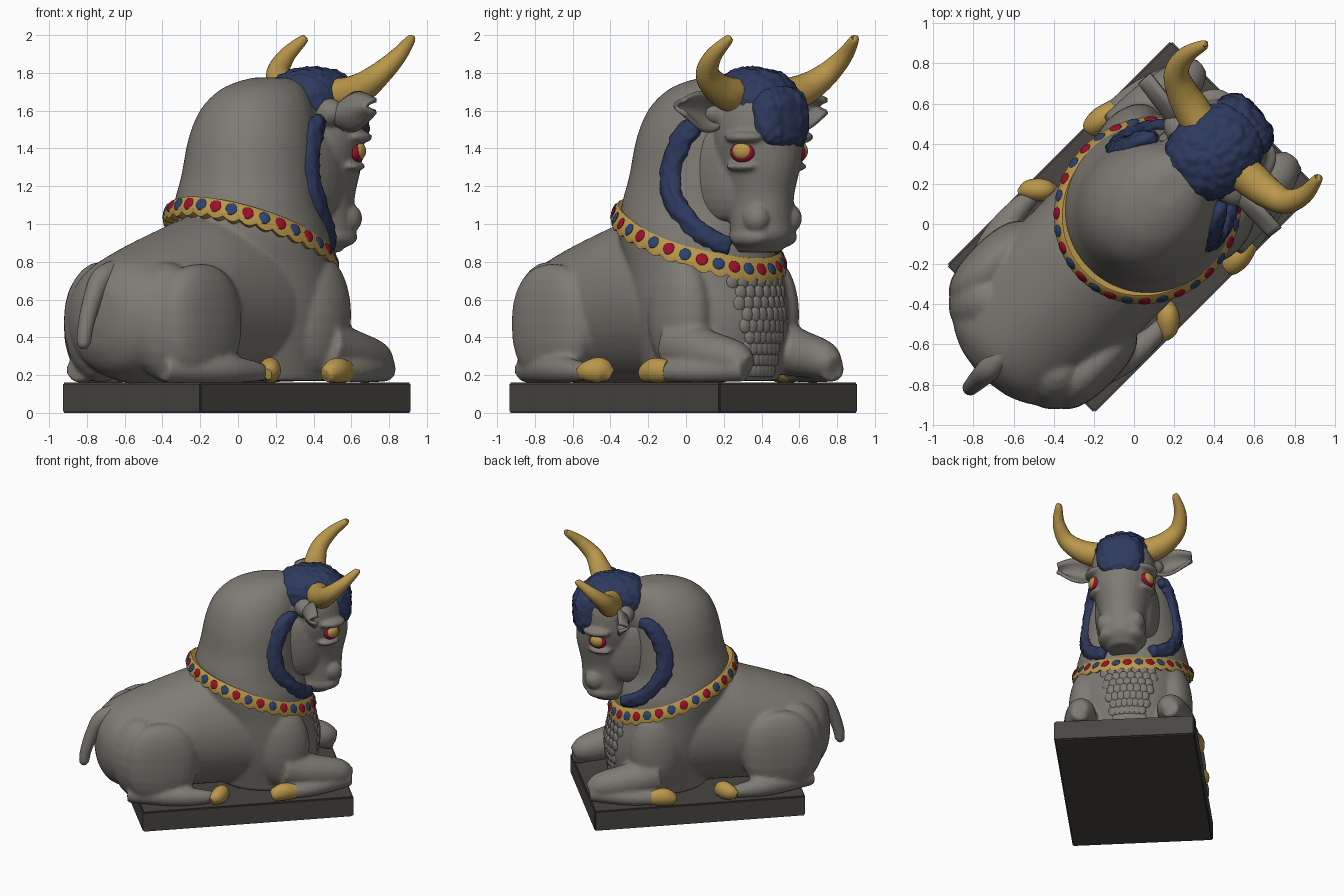
import bpy, bmesh, math
from mathutils import Vector, Matrix, noise

if "Cube" in bpy.data.objects:
    bpy.data.objects.remove(bpy.data.objects["Cube"], do_unlink=True)


def material(name, rgb):
    m = bpy.data.materials.new(name)
    m.use_nodes = True
    m.diffuse_color = (*rgb, 1)
    m.node_tree.nodes["Principled BSDF"].inputs["Base Color"].default_value = (*rgb, 1)
    return m


STONE = material("grey stone", (0.21, 0.195, 0.173))
DARK = material("dark plinth", (0.065, 0.06, 0.053))
GOLD = material("gold", (0.49, 0.31, 0.07))
BLUE = material("blue hair", (0.027, 0.042, 0.112))
GEM_BLUE = material("blue gem", (0.023, 0.055, 0.16))
RED = material("red", (0.32, 0.005, 0.022))

# The animal is built facing local +x, then turned to the plinth diagonal
TURN = Matrix.Rotation(math.radians(45), 4, "Z")
HEAD = (TURN @ Matrix.Translation((0.2, 0, 0)) @ Matrix.Rotation(-0.08, 4, "Z")
        @ Matrix.Translation((-0.2, 0, 0)))
X, Y, Z = Vector((1, 0, 0)), Vector((0, 1, 0)), Vector((0, 0, 1))


def finish(name, bm, mat, frame=TURN, fuse=0, angle=50):
    """Turn a bmesh into a smooth shaded object, optionally fused into one skin."""
    bmesh.ops.recalc_face_normals(bm, faces=bm.faces[:])
    mesh = bpy.data.meshes.new(name)
    bm.to_mesh(mesh)
    bm.free()
    ob = bpy.data.objects.new(name, mesh)
    bpy.context.collection.objects.link(ob)
    mesh.materials.append(mat)
    ob.matrix_world = frame
    bpy.ops.object.select_all(action="DESELECT")
    ob.select_set(True)
    bpy.context.view_layer.objects.active = ob
    bpy.ops.object.shade_smooth_by_angle(angle=math.radians(angle))
    if fuse:
        rm = ob.modifiers.new("fuse", "REMESH")
        rm.mode, rm.voxel_size, rm.use_smooth_shade = "VOXEL", fuse, True
        sm = ob.modifiers.new("soften", "SMOOTH")
        sm.factor, sm.iterations = 0.5, 3
    return ob


def ball(bm, c, r, facing=X, seg=24, box=1):
    """Ellipsoid with its first radius along facing; box below 1 squares it off."""
    m = (Matrix.Translation(c) @ Vector(facing).to_track_quat("X", "Z").to_matrix().to_4x4()
         @ Matrix.Diagonal((*r, 1)))
    for v in bmesh.ops.create_uvsphere(bm, u_segments=seg, v_segments=seg // 2, radius=1)["verts"]:
        v.co = m @ Vector([math.copysign(abs(k) ** box, k) for k in v.co])


def spline(pts, steps=6):
    """Smooth curve through points that also carry radii."""
    rows = [Vector(p) for p in pts]
    rows = [rows[0] * 2 - rows[1]] + rows + [rows[-1] * 2 - rows[-2]]
    out = []
    for a, b, c, d in zip(rows, rows[1:], rows[2:], rows[3:]):
        for i in range(steps):
            t = i / steps
            out.append(b + (c - a) * (t / 2) + (a * 2 - b * 5 + c * 4 - d) * (t * t / 2)
                       + (b * 3 - a - c * 3 + d) * (t ** 3 / 2))
    return out + [rows[-2]]


def tube(bm, pts, ref=Z, axis=None, n=32):
    """Skin rings along (x, y, z, r) or (x, y, z, r, r2); r lies along ref."""
    rows, rings = spline(pts), []
    pos = [Vector(p[:3]) for p in rows]
    for i, p in enumerate(rows):
        t = axis or (pos[min(i + 1, len(pos) - 1)] - pos[max(i - 1, 0)]).normalized()
        a = (ref - t * ref.dot(t)).normalized()
        b = t.cross(a)
        rings.append([bm.verts.new(pos[i] + a * p[3] * math.cos(k * math.tau / n)
                                   + b * p[-1] * math.sin(k * math.tau / n)) for k in range(n)])
    for r, s in zip(rings, rings[1:]):
        for k in range(n):
            bm.faces.new((r[k], r[k - 1], s[k - 1], s[k]))
    bm.faces.new(rings[0])
    bm.faces.new(rings[-1])


def curls(bm, scale, amount):
    """Raise rounded curls over a surface."""
    bm.normal_update()
    for v, nrm in [(v, v.normal.copy()) for v in bm.verts]:
        v.co += nrm * amount * (0.5 - noise.voronoi(v.co * scale)[0][0])


def flip(pts, s):
    return [(p[0], p[1] * s, *p[2:]) for p in pts]


# Plinth
bm = bmesh.new()
bmesh.ops.create_cube(bm, size=1, matrix=Matrix.Translation((-0.015, -0.005, 0.08))
                      @ Matrix.Diagonal((1.58, 1.04, 0.16, 1)))
bmesh.ops.bevel(bm, geom=bm.edges[:], offset=0.008, segments=2, affect="EDGES")
finish("plinth", bm, DARK, angle=30)

# Body: chest and neck, barrel, haunches, shoulders and folded legs
NECK = [(0.2, 0, 0.17, 0.36, 0.34), (0.18, 0, 0.5, 0.42, 0.41), (0.13, 0, 0.78, 0.41, 0.42),
        (0.09, 0, 0.95, 0.42, 0.42), (0.07, 0, 1.1, 0.39, 0.39), (0.09, 0, 1.25, 0.37, 0.36),
        (0.11, 0, 1.45, 0.35, 0.33), (0.14, 0, 1.6, 0.32, 0.28), (0.18, 0, 1.7, 0.26, 0.21),
        (0.22, 0, 1.75, 0.19, 0.14), (0.24, 0, 1.775, 0.1, 0.07)]
bm = bmesh.new()
tube(bm, NECK, ref=X, axis=Z, n=48)
barrel = [(-1.07, 0.45, 0.6, 0.06), (-1.04, 0.32, 0.7, 0.19), (-0.95, 0.21, 0.8, 0.32),
          (-0.75, 0.15, 0.89, 0.38), (-0.5, 0.15, 0.98, 0.4), (-0.3, 0.15, 1.04, 0.4),
          (0, 0.15, 1.05, 0.4), (0.2, 0.15, 0.9, 0.38)]
tube(bm, [(u, 0, (hi + lo) / 2, (hi - lo) / 2, w) for u, lo, hi, w in barrel], axis=X, n=48)
ball(bm, (0.38, -0.01, 1.54), (0.3, 0.2, 0.21))
for s in (-1, 1):
    ball(bm, (-0.64, 0.355 * s, 0.47), (0.275, 0.125, 0.32), box=0.87)
    ball(bm, (-0.78, 0.25 * s, 0.48), (0.21, 0.18, 0.32))
    ball(bm, (0.28, 0.33 * s, 0.52), (0.2, 0.13, 0.32))
    tube(bm, flip([(0.28, 0.34, 0.36, 0.15), (0.5, 0.35, 0.315, 0.125),
                   (0.7, 0.33, 0.28, 0.1), (0.79, 0.325, 0.255, 0.05)], s))
    tube(bm, flip([(0.77, 0.33, 0.235, 0.07), (0.5, 0.44, 0.22, 0.06),
                   (0.3, 0.475, 0.215, 0.05)], s))
    tube(bm, flip([(-0.88, 0.32, 0.23, 0.07), (-0.55, 0.43, 0.23, 0.075),
                   (-0.34, 0.46, 0.22, 0.055), (-0.24, 0.45, 0.21, 0.035)], s))
finish("body", bm, STONE, fuse=0.016)

# Tail
bm = bmesh.new()
tube(bm, [(-0.9, 0, 0.77, 0.05), (-1.02, 0, 0.71, 0.06), (-1.09, 0, 0.6, 0.05),
          (-1.14, 0, 0.46, 0.042), (-1.155, 0, 0.37, 0.036), (-1.155, 0, 0.34, 0.015)],
     ref=Y, n=16)
finish("tail", bm, STONE)

# Plaited dewlap scales on the chest
bm = bmesh.new()
chest = spline(NECK)
for row in range(9):
    z = 0.23 + row * 0.058
    ring = min(chest, key=lambda p: abs(p[2] - z))
    for col in range(-3, 4):
        a = (col + row % 2 * 0.5) * (0.08 + row * 0.008)
        ball(bm, (ring[0] + ring[3] * math.cos(a), ring[4] * math.sin(a), z),
             (0.014, 0.034, 0.042), (math.cos(a), math.sin(a), 0), seg=12)
finish("dewlap_scales", bm, STONE)

# Hooves
for s, side in ((-1, "right"), (1, "left")):
    for part, pts in (("front", [(0.34, 0.47, 0.22, 0.058, 0.052), (0.25, 0.485, 0.225, 0.066, 0.06),
                                 (0.18, 0.49, 0.205, 0.045, 0.045),
                                 (0.165, 0.49, 0.2, 0.02, 0.02)]),
                      ("rear", [(-0.29, 0.515, 0.205, 0.03, 0.02), (-0.25, 0.49, 0.22, 0.055, 0.05),
                                (-0.2, 0.44, 0.225, 0.068, 0.056),
                                (-0.16, 0.4, 0.2, 0.035, 0.03)])):
        bm = bmesh.new()
        tube(bm, flip(pts, s), n=20)
        finish(f"{part}_{side}_hoof", bm, GOLD)

# Head: skull to muzzle, with jaw, brow, ear root and nostril forms
bm = bmesh.new()
tube(bm, [(0.56, 0, 1.79, 0.1, 0.08), (0.57, 0, 1.66, 0.22, 0.21), (0.575, 0, 1.47, 0.235, 0.24),
          (0.565, 0, 1.32, 0.25, 0.215), (0.575, 0, 1.15, 0.205, 0.175),
          (0.6, 0, 1.02, 0.17, 0.17), (0.6, 0, 0.93, 0.165, 0.165),
          (0.58, 0, 0.85, 0.11, 0.11)], ref=X, axis=Z)
for s in (-1, 1):
    ball(bm, (0.43, 0.135 * s, 1.27), (0.2, 0.1, 0.26), (1, 0.12 * -s, 0), box=0.9)
    ball(bm, (0.68, 0.19 * s, 1.46), (0.11, 0.075, 0.035), (1, -0.5 * s, 0))
    ball(bm, (0.66, 0.19 * s, 1.305), (0.09, 0.05, 0.025), (1, -0.5 * s, 0))
    ball(bm, (0.685, 0.11 * s, 1.03), (0.08, 0.07, 0.08))
    ball(bm, (0.48, 0.17 * s, 1.59), (0.08, 0.12, 0.08))
    ball(bm, (0.61, 0.09 * s, 0.93), (0.14, 0.09, 0.06))
finish("head", bm, STONE, HEAD, fuse=0.013)

# Curly hair on the poll and forehead
bm = bmesh.new()
ball(bm, (0.535, 0, 1.63), (0.255, 0.215, 0.2), seg=96, box=0.85)
ball(bm, (0.695, 0.005, 1.555), (0.148, 0.178, 0.18), seg=96, box=0.7)
curls(bm, 22, 0.02)
finish("hair_cap", bm, BLUE, HEAD, angle=180)

for s, side in ((-1, "right"), (1, "left")):
    # Horns
    bm = bmesh.new()
    tube(bm, flip([(0.57, 0.12, 1.68, 0.09), (0.59, 0.23, 1.69, 0.09), (0.61, 0.33, 1.73, 0.078),
                   (0.65, 0.42, 1.8, 0.062), (0.74, 0.455, 1.89, 0.045),
                   (0.84, 0.438, 1.975, 0.026), (0.855, 0.432, 1.99, 0.01)], s), ref=X, n=24)
    finish(side + "_horn", bm, GOLD, HEAD)

    # Cupped ears, open to the front
    bm = bmesh.new()
    grid = []
    for i in range(13):
        t = i / 12
        w = 0.03 + 0.068 * math.sin(math.pi * t ** 0.9)
        grid.append([bm.verts.new((0.46 + 0.07 * k * k / 16 + 0.02 * t, s * (0.2 + 0.3 * t),
                                   1.565 + 0.06 * t + w * k / 4)) for k in range(-4, 5)])
    for r, q in zip(grid, grid[1:]):
        for k in range(8):
            bm.faces.new((r[k], r[k + 1], q[k + 1], q[k]))
    ear = finish(side + "_ear", bm, STONE, HEAD)
    sol = ear.modifiers.new("thickness", "SOLIDIFY")
    sol.thickness, sol.offset = 0.024, 0

    # Eyes with thin red rims
    look = (0.5, 0.86 * s, 0)
    for name, mat, c, r in (("eye_rim", RED, (0.678, 0.2, 1.38), (0.03, 0.068, 0.054)),
                            ("eye", GOLD, (0.682, 0.206, 1.386), (0.034, 0.053, 0.046))):
        bm = bmesh.new()
        ball(bm, (c[0], c[1] * s, c[2]), r, look)
        finish(f"{side}_{name}", bm, mat, HEAD)

    # Curled mane band behind the jaw
    bm = bmesh.new()
    band = flip([(0.39, 0.23, 1.54, 0.03, 0.03), (0.32, 0.265, 1.52, 0.045, 0.055),
                 (0.25, 0.295, 1.43, 0.045, 0.065), (0.21, 0.32, 1.29, 0.045, 0.065),
                 (0.23, 0.335, 1.15, 0.045, 0.065), (0.31, 0.315, 1.02, 0.045, 0.065),
                 (0.4, 0.265, 0.93, 0.045, 0.06), (0.5, 0.17, 0.88, 0.04, 0.045)], s)
    tube(bm, band, ref=Y, n=32)
    curls(bm, 28, 0.02)
    finish(side + "_mane_band", bm, BLUE, angle=180)


# Collar: tilted scalloped gold band, leaning with the neck, set with alternating gems
def collar(a, out, up):
    u = 0.09 + (0.455 + out) * math.cos(a) + 0.015 * max(0, math.cos(a))
    return Vector((u, (0.43 + out) * math.sin(a), 0.94 - 0.37 * (u - 0.09) + up))


GEMS = 32
bm = bmesh.new()
rings = []
for i in range(GEMS * 8):
    a = i * math.tau / (GEMS * 8)
    low = -0.05 - 0.02 * abs(math.cos(a * GEMS / 2))
    rings.append([bm.verts.new(collar(a, o, h)) for o, h in
                  ((-0.05, low), (0.015, low), (0.02, -0.03), (-0.01, 0.035),
                   (-0.022, 0.045), (-0.09, 0.03))])
for r, q in zip(rings, rings[1:] + rings[:1]):
    for k in range(6):
        bm.faces.new((r[k - 1], r[k], q[k], q[k - 1]))
finish("collar", bm, GOLD, angle=40)

for first, name, mat in ((0, "red_gems", RED), (1, "blue_gems", GEM_BLUE)):
    bm = bmesh.new()
    for i in range(first, GEMS, 2):
        a = i * math.tau / GEMS
        ball(bm, collar(a, 0.006, -0.003), (0.01, 0.033, 0.034),
             (math.cos(a), math.sin(a), 0.45), seg=14)
    finish(name, bm, mat)
